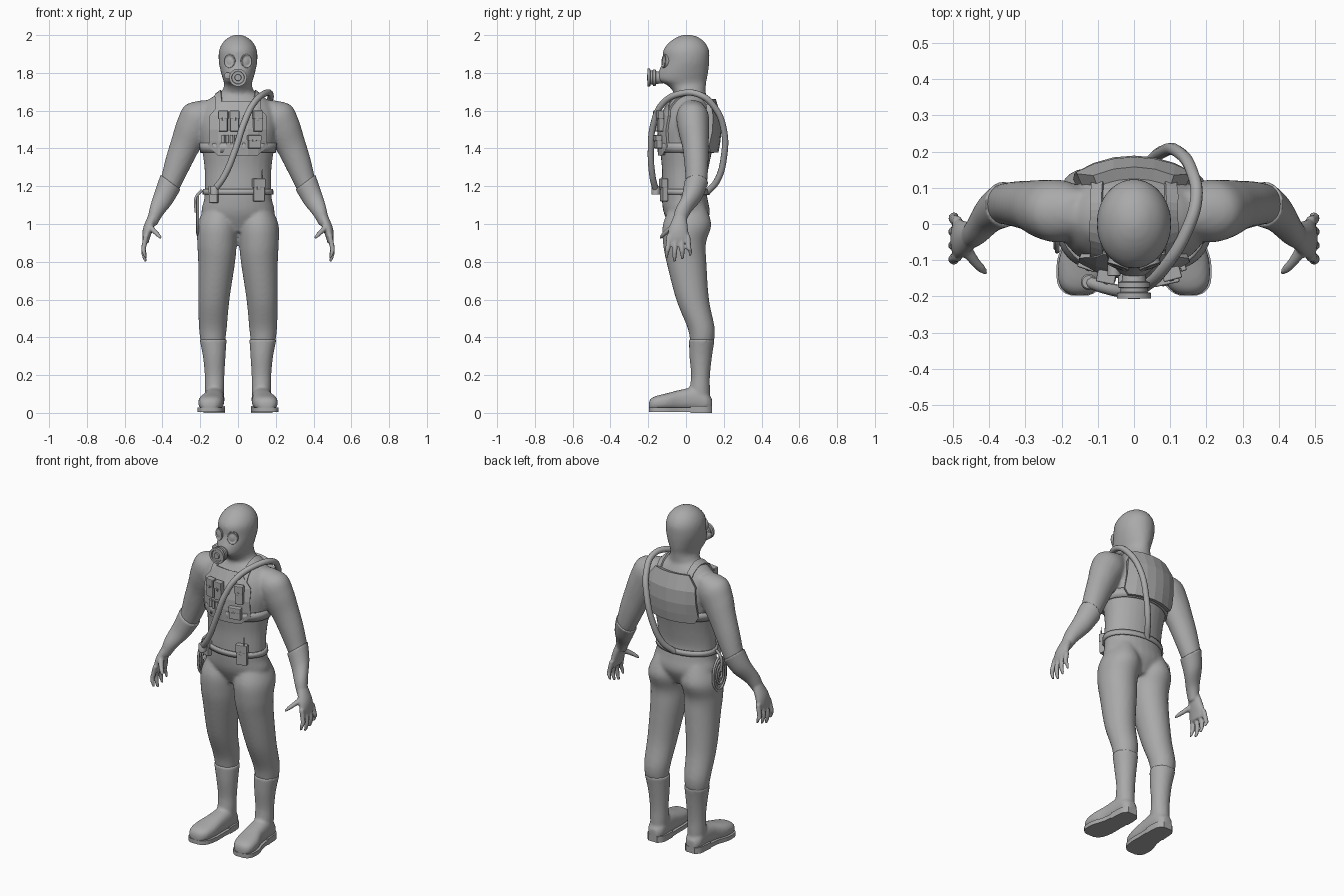
import bpy, bmesh, math
from mathutils import Vector

cube = bpy.data.objects.get("Cube")
if cube:
    bpy.data.objects.remove(cube)

grey = bpy.data.materials.new("plain_grey")
grey.use_nodes = True
grey.diffuse_color = (0.4, 0.4, 0.4, 1)
grey.node_tree.nodes["Principled BSDF"].inputs["Base Color"].default_value = (0.4, 0.4, 0.4, 1)
X, Y, Z = Vector((1, 0, 0)), Vector((0, 1, 0)), Vector((0, 0, 1))


def finish(name, bm, smooth=True):
    bmesh.ops.recalc_face_normals(bm, faces=bm.faces)
    me = bpy.data.meshes.new(name)
    bm.to_mesh(me)
    bm.free()
    if smooth:
        me.shade_smooth()
        me.set_sharp_from_angle(angle=math.radians(40))
    me.materials.append(grey)
    ob = bpy.data.objects.new(name, me)
    bpy.context.collection.objects.link(ob)
    return ob


def mod(ob, kind, **settings):
    m = ob.modifiers.new(kind.title(), kind)
    for key, value in settings.items():
        setattr(m, key, value)


def blend(ob, voxel, rounds):
    # fuse overlapping volumes into one smooth skin
    mod(ob, "REMESH", mode="VOXEL", voxel_size=voxel, use_smooth_shade=True)
    mod(ob, "SMOOTH", factor=0.5, iterations=rounds)


def spline(rows, steps=5):
    out = []
    for i in range(len(rows) - 1):
        quad = [rows[max(i - 1, 0)], rows[i], rows[i + 1], rows[min(i + 2, len(rows) - 1)]]
        for k in range(steps):
            t = k / steps
            out.append(tuple(b + t / 2 * (c - a + t * (2 * a - 5 * b + 4 * c - d + t * (3 * (b - c) + d - a)))
                             for a, b, c, d in zip(*quad)))
    return out + [rows[-1]]


def loft(bm, rows, u=X, v=Y, s=1, n=28, power=2, cap=True):
    # rows: centre x, y, z, radius along u, radius along v
    rings = []
    for x, y, z, a, b in rows:
        ring = []
        for k in range(n):
            c, q = math.cos(math.tau * k / n), math.sin(math.tau * k / n)
            c, q = [math.copysign(abs(w) ** (2 / power), w) for w in (c, q)]
            p = Vector((x, y, z)) + u * a * c + v * b * q
            ring.append(bm.verts.new((p.x * s, p.y, p.z)))
        rings.append(ring)
    for r0, r1 in zip(rings, rings[1:]):
        for k in range(n):
            bm.faces.new((r0[k], r0[(k + 1) % n], r1[(k + 1) % n], r1[k]))
    if cap:
        bm.faces.new(rings[0])
        bm.faces.new(rings[-1])


def upright(rows):
    return spline([(0, (f + b) / 2, z, w, (b - f) / 2) for z, w, f, b in rows])


# Body suit: height, half width, front, back
torso = upright([(0.96, .10, -.07, .08), (1.05, .19, -.115, .125), (1.13, .18, -.128, .115),
                 (1.2, .176, -.128, .105), (1.3, .178, -.128, .12), (1.42, .195, -.14, .145),
                 (1.52, .21, -.135, .155), (1.6, .2, -.11, .145), (1.66, .155, -.075, .12),
                 (1.69, .1, -.06, .105), (1.72, .07, -.04, .09)])
head = upright([(1.64, .085, -.05, .1), (1.7, .084, -.068, .104), (1.735, .073, -.1, .106),
                (1.76, .078, -.148, .109), (1.8, .09, -.147, .117), (1.86, .102, -.124, .123),
                (1.92, .1, -.12, .122), (1.965, .077, -.085, .097), (1.993, .04, -.04, .056),
                (2.002, .01, -.005, .015)])
leg = [(.1, .01, 1.1, .07, .09), (.108, .006, 1.0, .106, .128), (.111, -.008, .9, .105, .114),
       (.113, .002, .8, .098, .106), (.128, .035, .6, .083, .087), (.133, .08, .45, .074, .072),
       (.133, .085, .37, .064, .062)]
arm = [(.14, .035, 1.63, .045, .055), (.2, .035, 1.575, .095, .085), (.245, .04, 1.5, .093, .082),
       (.285, .05, 1.41, .081, .07), (.325, .055, 1.31, .071, .063), (.36, .055, 1.215, .058, .056),
       (.38, .045, 1.17, .05, .05)]
slant = Vector((.8, 0, .6))
bm = bmesh.new()
loft(bm, torso)
loft(bm, head)
for s in (1, -1):
    loft(bm, spline(leg), s=s)
    loft(bm, spline(arm), u=slant, s=s)
body = finish("body_suit", bm)
blend(body, .01, 5)


def torso_row(z):
    return min(torso, key=lambda r: abs(r[2] - z))


def front_y(x, z):
    _, cy, _, w, d = torso_row(z)
    return cy - d * math.sqrt(max(0, 1 - (x / w) ** 2))


# Gloves and boots
foot = spline([(.138, .125, .025, .07), (.11, .125, .048, .1), (.05, .125, .053, .13), (-.03, .13, .056, .118),
               (-.1, .141, .067, .1), (-.16, .147, .061, .085), (-.187, .15, .042, .07), (-.197, .15, .02, .05)], 3)
for s, side in ((1, "left"), (-1, "right")):
    bm = bmesh.new()
    loft(bm, spline([(.357, .055, 1.222, .066, .064), (.395, .03, 1.14, .056, .054),
                     (.432, -.015, 1.07, .041, .043), (.455, -.036, 1.01, .03, .034)]), u=slant, s=s)
    loft(bm, spline([(.45, -.032, 1.04, .028, .034), (.474, -.04, .98, .028, .05),
                     (.486, -.042, .93, .021, .056), (.488, -.042, .9, .014, .05)]), s=s)
    for i in range(4):
        y, tip = -.09 + .033 * i, .795 + .02 * abs(i - 1.2)
        spread = (y + .042) * .25
        loft(bm, spline([(.486, y, .94, .014, .014), (.5, y + spread / 2, .87, .013, .0135),
                         (.497, y + spread, tip + .03, .011, .012), (.489, y + spread, tip, .006, .007)]), s=s, n=12)
    loft(bm, spline([(.47, -.06, .99, .02, .02), (.438, -.105, .957, .015, .014), (.418, -.126, .938, .012, .012),
                     (.406, -.137, .925, .006, .006)]), u=Z, v=Vector((.7, -.7, 0)), s=s, n=12)
    blend(finish(side + "_glove", bm), .006, 3)

    bm = bmesh.new()
    loft(bm, spline([(.132, .084, .39, .072, .068), (.126, .078, .3, .06, .06), (.124, .077, .2, .052, .05),
                     (.124, .073, .12, .051, .054), (.125, .075, .03, .045, .055)]), s=s)
    loft(bm, [(cx, y, .008 + top / 2, w, top / 2 - .004) for y, cx, w, top in foot], v=Z, s=s, power=2.5)
    blend(finish(side + "_boot", bm), .009, 3)
    # sole and heel follow the foot outline
    for part, rows, height in (("sole", foot, .024), ("heel", [r for r in foot if r[0] > .02], .036)):
        bm = bmesh.new()
        edge = [(cx + w + .004, y) for y, cx, w, _ in rows] + [(cx - w - .004, y) for y, cx, w, _ in rows[::-1]]
        base = bm.faces.new([bm.verts.new((x * s, y, .004 if part == "sole" else 0)) for x, y in edge])
        top = bmesh.ops.extrude_face_region(bm, geom=[base])["geom"]
        bmesh.ops.translate(bm, vec=Z * height, verts=[g for g in top if isinstance(g, bmesh.types.BMVert)])
        finish(side + "_" + part, bm)


# Chest strap and belt wrap around the torso
for name, low, high, gap in (("chest_strap", 1.378, 1.428, .006), ("belt", 1.155, 1.185, .004)):
    bm = bmesh.new()
    rows = [torso_row(z)[:2] + (z,) + tuple(r + gap for r in torso_row(z)[3:]) for z in (low, high)]
    loft(bm, rows, n=40, cap=False)
    mod(finish(name, bm), "SOLIDIFY", thickness=.012, offset=0)


# Faceted armour plates pressed onto chest and back
def plate(name, outline, facing, thickness):
    bm = bmesh.new()
    pts = outline + [(-x, z) for x, z in outline[::-1]]
    bm.faces.new([bm.verts.new((x, facing * .4, z)) for x, z in pts])
    for cuts, axis in (((-.1, -.05, 0, .05, .1), X), ((1.44, 1.5, 1.57), Z)):
        for c in cuts:
            bmesh.ops.bisect_plane(bm, geom=bm.verts[:] + bm.edges[:] + bm.faces[:], plane_co=axis * c, plane_no=axis)
    ob = finish(name, bm, smooth=False)
    if ob.data.polygons[0].normal.y * facing < 0:
        ob.data.flip_normals()
    mod(ob, "SHRINKWRAP", target=body, wrap_method="PROJECT", use_project_y=True,
        use_positive_direction=facing < 0, use_negative_direction=facing > 0)
    mod(ob, "SOLIDIFY", thickness=thickness, offset=1)


plate("chest_plate", [(.08, 1.645), (.145, 1.57), (.148, 1.41), (.1, 1.365)], -1, .014)
plate("back_plate", [(.1, 1.65), (.145, 1.59), (.15, 1.42), (.13, 1.385)], 1, .035)

# Shoulder straps
for s, side in ((1, "left"), (-1, "right")):
    bm = bmesh.new()
    path = spline([(-.11, 1.6), (-.075, 1.66), (0, 1.7), (.06, 1.7), (.13, 1.65), (.16, 1.58)], 3)
    pairs = [[bm.verts.new((s * (.108 + w), y, z)) for w in (-.02, .02)] for y, z in path]
    for a, b in zip(pairs, pairs[1:]):
        bm.faces.new((a[0], a[1], b[1], b[0]))
    ob = finish(side + "_shoulder_strap", bm, smooth=False)
    mod(ob, "SHRINKWRAP", target=body, wrap_mode="ABOVE_SURFACE", offset=.005)
    mod(ob, "SOLIDIFY", thickness=.01, offset=0)


# Pouches and belt gear
def box(name, centre, size, yaw=0):
    bm = bmesh.new()
    bmesh.ops.create_cube(bm, size=1)
    bmesh.ops.scale(bm, vec=size, verts=bm.verts)
    ob = finish(name, bm, smooth=False)
    ob.location, ob.rotation_euler.z = centre, yaw
    mod(ob, "BEVEL", width=.004, segments=2)


def pouch(name, x, z, w, h, gap=.012):
    y, yaw = front_y(x, z) - gap, x * 2.5
    box(name, (x, y - .01, z), (w, .03, h), yaw)
    box(name + "_flap", (x, y - .014, z + h * .3), (w + .006, .032, h * .4), yaw)
    box(name + "_clasp", (x, y - .03, z + h * .1), (w * .3, .006, h * .16), yaw)


for i, (x, z, w, h) in enumerate([(-.077, 1.545, .046, .11), (-.018, 1.545, .046, .11),
                                  (.104, 1.545, .046, .11), (.087, 1.435, .068, .07)]):
    pouch("chest_pouch_%d" % (i + 1), x, z, w, h)
pouch("belt_radio", .11, 1.18, .06, .12, .004)
pouch("belt_pouch", -.128, 1.157, .046, .09, .004)


def lathe(name, profile, centre, axis=Y, n=28):
    bm = bmesh.new()
    u, v = (X, Z) if axis == Y else (X, Y)
    loft(bm, [tuple(Vector(centre) + axis * d) + (r, r) for d, r in profile], u, v, n=n)
    return finish(name, bm)


for i in range(4):
    x = -.08 + .023 * i
    lathe("cartridge_%d" % (i + 1), [(-.022, .008), (.022, .008)], (x, front_y(x, 1.45) - .018, 1.45), Z, 12)
lathe("radio_aerial", [(0, .004), (.06, .002)], (.128, -.125, 1.23), Z, 8)

# Breathing mask
lathe("mask_filter", [(.03, .03), (-.005, .034), (-.008, .044), (-.022, .044), (-.024, .037), (-.035, .037),
                      (-.037, .047), (-.052, .047), (-.052, .034), (-.046, .032), (-.046, .018),
                      (-.054, .016), (-.054, .006)], (0, -.153, 1.775))
lathe("mask_valve", [(.04, .018), (-.012, .018), (-.014, .012)], (-.055, -.13, 1.785), n=16)
for s, side in ((1, "left"), (-1, "right")):
    ob = lathe(side + "_eye_lens", [(.02, 1), (-.006, 1), (-.009, .9), (-.005, .84), (-.009, .5), (-.011, .1)], (0, 0, 0))
    ob.scale, ob.location = (.031, 1, .037), (s * .043, -.112, 1.862)
    ob.rotation_euler = (-.1, 0, s * .35)


# Air hose and coiled line
def cable(name, points, radius, cyclic=False):
    cu = bpy.data.curves.new(name, "CURVE")
    cu.dimensions, cu.bevel_depth, cu.bevel_resolution, cu.use_fill_caps = "3D", radius, 3, True
    sp = cu.splines.new("BEZIER")
    sp.bezier_points.add(len(points) - 1)
    sp.use_cyclic_u = cyclic
    for bp, p in zip(sp.bezier_points, points):
        bp.co, bp.handle_left_type, bp.handle_right_type = p, "AUTO", "AUTO"
    cu.materials.append(grey)
    bpy.context.collection.objects.link(bpy.data.objects.new(name, cu))


cable("air_hose", [(-.125, -.16, 1.18), (-.075, -.177, 1.25), (-.012, -.186, 1.4), (.03, -.172, 1.53),
                   (.08, -.125, 1.635), (.14, -.03, 1.69), (.172, .07, 1.685), (.158, .15, 1.62),
                   (.12, .2, 1.5), (.08, .2, 1.35), (.04, .165, 1.23), (0, .11, 1.165)], .017)
lathe("hose_connector", [(-.025, .022), (.015, .022), (.02, .018)], (-.125, -.16, 1.18), Z, 16)
for i in range(6):
    k = 1 - i * .15
    cable("line_coil_%d" % (i + 1), [(-.212 - .004 * (i % 2), -.015 + .06 * k * math.cos(a * math.pi / 4),
                                      1.04 + .1 * k * math.sin(a * math.pi / 4)) for a in range(8)], .0065, True)
cable("coil_hanger", [(-.19, -.015, 1.18), (-.222, -.015, 1.14), (-.222, -.015, 1.06)], .008)
